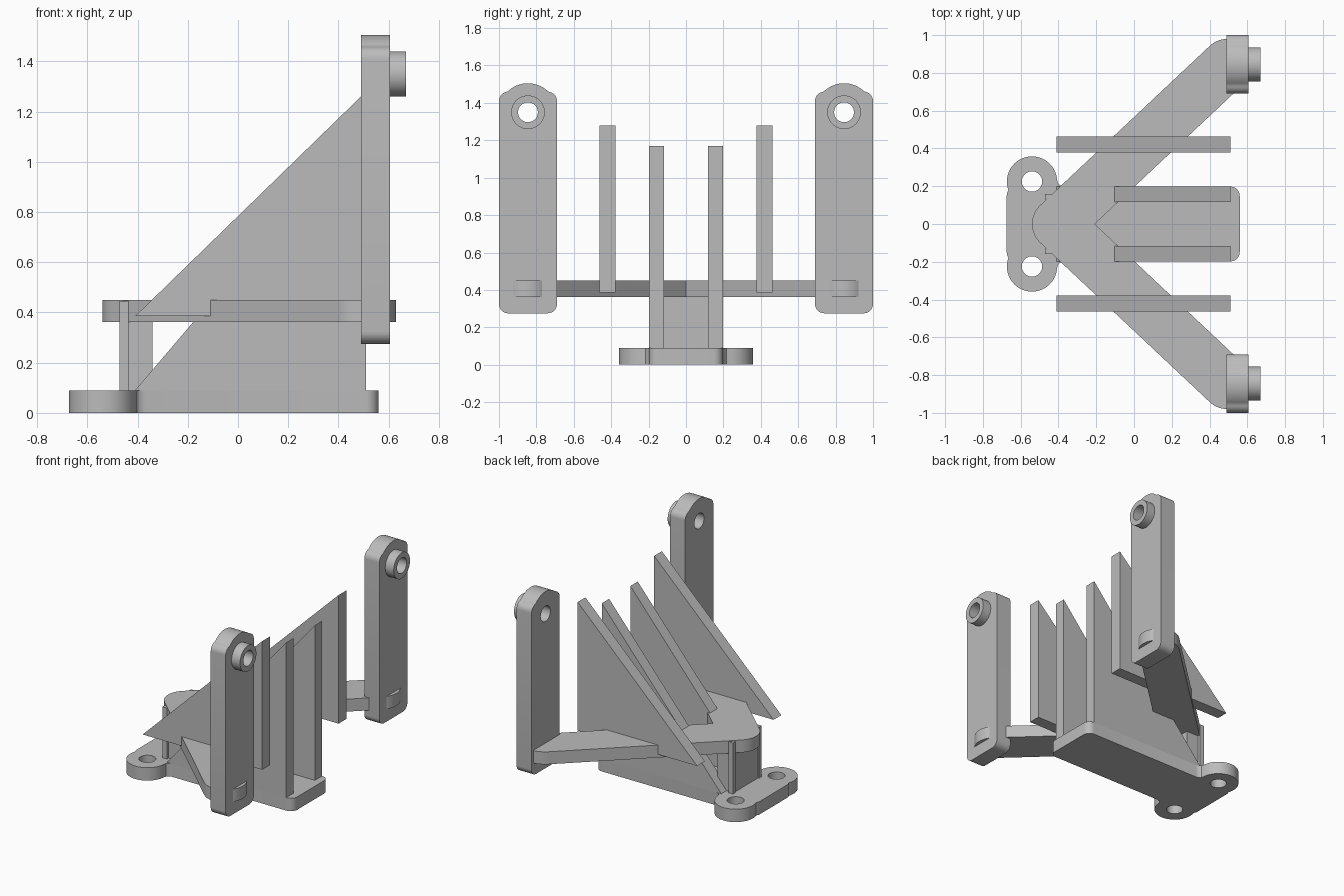
import bpy, bmesh, math

cube = bpy.data.objects.get("Cube")
if cube:
    bpy.data.objects.remove(cube, do_unlink=True)

GREY = (0.5, 0.5, 0.5, 1)
grey = bpy.data.materials.new("plain_grey")
grey.use_nodes = True
grey.diffuse_color = GREY
grey.node_tree.nodes["Principled BSDF"].inputs["Base Color"].default_value = GREY


def arc(cx, cy, r, a0, a1, n=12):
    """Points on an arc, angles in degrees."""
    angles = [math.radians(a0 + (a1 - a0) * i / n) for i in range(n + 1)]
    return [(cx + r * math.cos(a), cy + r * math.sin(a)) for a in angles]


def circle(cx, cy, r, n=40):
    return arc(cx, cy, r, 0, 360, n)[:-1]


def box(u0, v0, u1, v1):
    return [(u0, v0), (u1, v0), (u1, v1), (u0, v1)]


def mirrored(half):
    """Close a half outline by reflecting it across the long axis."""
    return half + [(x, -y) for x, y in reversed(half) if abs(y) > 1e-5]


def prism(name, loops, axis, lo, hi):
    """Extrude an outline (first loop) with holes (other loops) along an axis."""
    place = {"x": lambda u, v: (lo, u, v),
             "y": lambda u, v: (u, lo, v),
             "z": lambda u, v: (u, v, lo)}[axis]
    bm = bmesh.new()
    for loop in loops:
        vs = [bm.verts.new(place(u, v)) for u, v in loop]
        for i, v in enumerate(vs):
            bm.edges.new((vs[i - 1], v))
    bmesh.ops.triangle_fill(bm, edges=bm.edges[:], use_beauty=True)
    new = bmesh.ops.extrude_face_region(bm, geom=bm.faces[:], use_keep_orig=True)["geom"]
    shift = [hi - lo if a == axis else 0 for a in "xyz"]
    bmesh.ops.translate(bm, vec=shift,
                        verts=[g for g in new if isinstance(g, bmesh.types.BMVert)])
    bmesh.ops.recalc_face_normals(bm, faces=bm.faces[:])
    mesh = bpy.data.meshes.new(name)
    bm.to_mesh(mesh)
    bm.free()
    mesh.materials.append(grey)
    ob = bpy.data.objects.new(name, mesh)
    bpy.context.collection.objects.link(ob)
    bpy.ops.object.select_all(action="DESELECT")
    ob.select_set(True)
    bpy.context.view_layer.objects.active = ob
    bpy.ops.object.shade_smooth_by_angle(angle=math.radians(30))
    return ob


# Base bar with two drilled mounting lobes
W = 0.198
LOBE_X, LOBE_Y = -0.54, 0.225
half_base = (arc(0.51, W - 0.05, 0.05, 0, 90, 8)
             + [(-0.37, W), (-0.39, W + 0.006), (-0.403, W + 0.018)]
             + arc(LOBE_X, LOBE_Y, 0.133, 5, 200, 30)
             + [(-0.672, 0.165), (-0.674, 0.147)])
prism("base", [mirrored(half_base)]
      + [circle(LOBE_X, s * LOBE_Y, 0.054) for s in (1, -1)], "z", 0, 0.09)

# Post carrying the arms, with a raised strip on each rear corner
prism("post", [box(-0.465, -0.14, -0.34, 0.14)], "z", 0.08, 0.44)

# V-shaped pair of arms with rounded ends
TIP, END_X, END_Y, R = -0.405, 0.494, 0.845, 0.135
slope = math.atan2(END_Y, END_X - TIP)
deg = math.degrees(slope)
half_arm = ([(TIP + R / math.sin(slope), 0)]
            + arc(END_X, END_Y, R, deg - 90, deg + 90, 24)
            + arc(TIP, 0, R, deg + 90, 180, 10))
prism("arms", [mirrored(half_arm)], "z", 0.363, 0.45)

for s, side in ((1, "left"), (-1, "right")):
    def span(a, b):
        return sorted((s * a, s * b))

    lo, hi = span(0.13, 0.158)
    prism(f"post_strip_{side}", [box(-0.472, lo, -0.437, hi)], "z", 0.08, 0.445)

    # Triangular ribs
    lo, hi = span(0.117, W)
    prism(f"inner_rib_{side}", [[(-0.41, 0.09), (0.51, 0.09), (0.51, 1.17)]], "y", lo, hi)
    lo, hi = span(0.378, 0.463)
    prism(f"outer_rib_{side}", [[(-0.41, 0.385), (0.51, 0.385), (0.51, 1.28)]], "y", lo, hi)

    # Upright plate with a domed top and a drilled boss
    c, h, r = s * END_Y, 0.155, 0.05
    hole = circle(c, 1.35, 0.053)
    plate = (arc(c - h + r, 0.275 + r, r, 180, 270, 8)
             + arc(c + h - r, 0.275 + r, r, 270, 360, 8)
             + arc(c + h - r, 1.41, r, 0, 75, 6)
             + arc(c, 1.35, h, 46, 134, 20)
             + arc(c - h + r, 1.41, r, 105, 180, 6))
    prism(f"upright_{side}", [plate, hole], "x", 0.49, 0.605)
    prism(f"boss_{side}", [circle(c, 1.35, 0.09), hole], "x", 0.605, 0.67)
